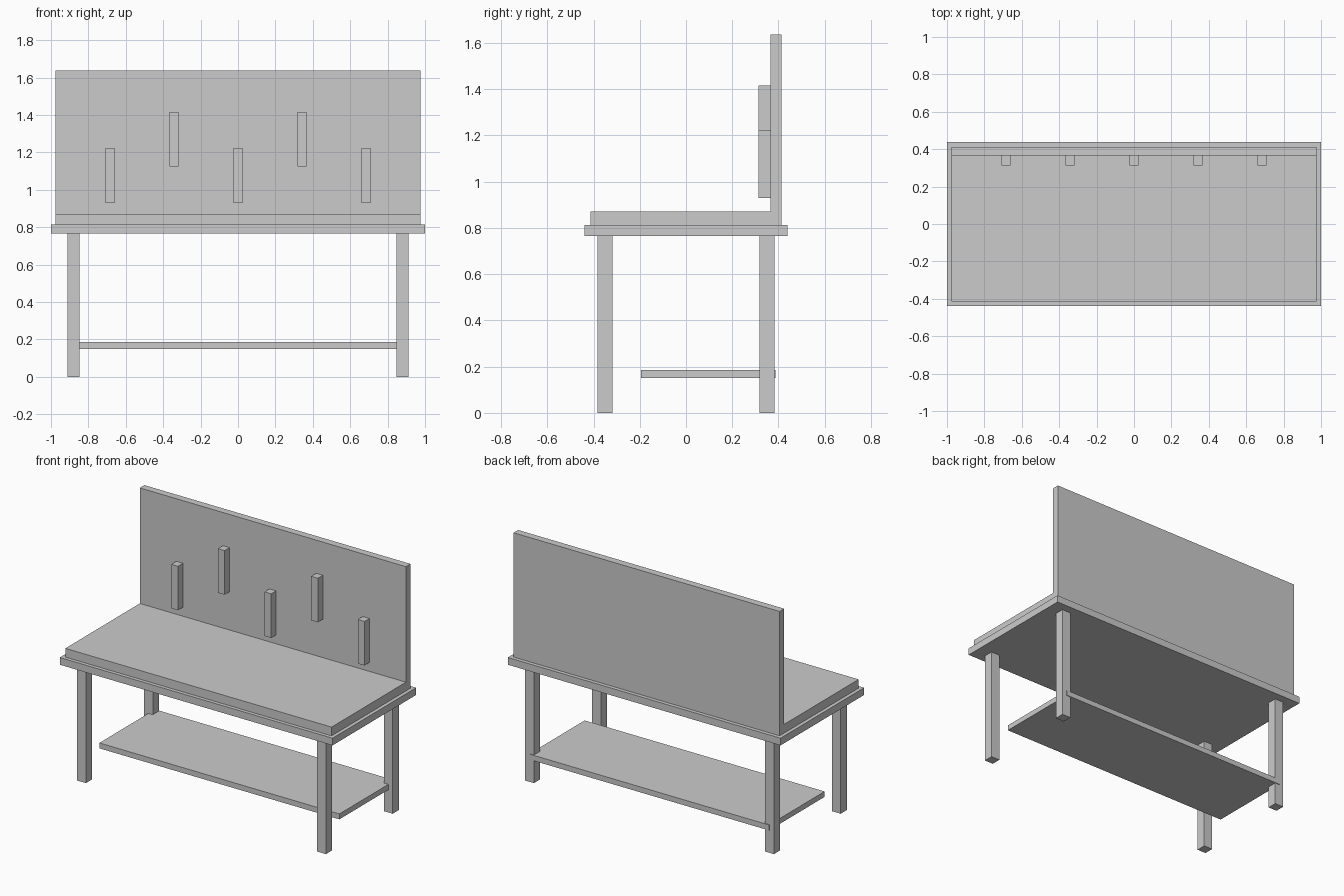
import bpy, bmesh

if "Cube" in bpy.data.objects:
    bpy.data.objects.remove(bpy.data.objects["Cube"])


def box(name, x, y, z):
    """Axis-aligned box from (min, max) ranges."""
    bm = bmesh.new()
    bmesh.ops.create_cube(bm, size=1.0)
    size = [r[1] - r[0] for r in (x, y, z)]
    mid = [(r[0] + r[1]) / 2 for r in (x, y, z)]
    for v in bm.verts:
        v.co = [v.co[i] * size[i] for i in range(3)]
    mesh = bpy.data.meshes.new(name)
    bm.to_mesh(mesh)
    bm.free()
    obj = bpy.data.objects.new(name, mesh)
    obj.location = mid
    bpy.context.collection.objects.link(obj)
    return obj


# Bench frame and thick worktop
box("bench_frame", (-1, 1), (-0.438, 0.438), (0.765, 0.813))
box("worktop", (-0.976, 0.976), (-0.414, 0.365), (0.813, 0.871))

# Upright tool board at the back
box("tool_board", (-0.976, 0.976), (0.365, 0.413), (0.813, 1.637))

# Four legs
leg = 0.0325
for side, sx in (("left", -1), ("right", 1)):
    for end, sy in (("front", -1), ("back", 1)):
        cx, cy = sx * 0.88, sy * 0.35
        box(f"{end}_{side}_leg", (cx - leg, cx + leg), (cy - leg, cy + leg), (0, 0.765))

# Low shelf, notched into the back legs
box("lower_shelf", (-0.88, 0.88), (-0.195, 0.387), (0.15, 0.186))

# Hanging tools, alternating low and high
for i in range(5):
    cx = (i - 2) * 0.342
    z0 = 0.93 if i % 2 == 0 else 1.125
    box(f"hanging_tool_{i + 1}", (cx - 0.0245, cx + 0.0245), (0.313, 0.365), (z0, z0 + 0.292))
